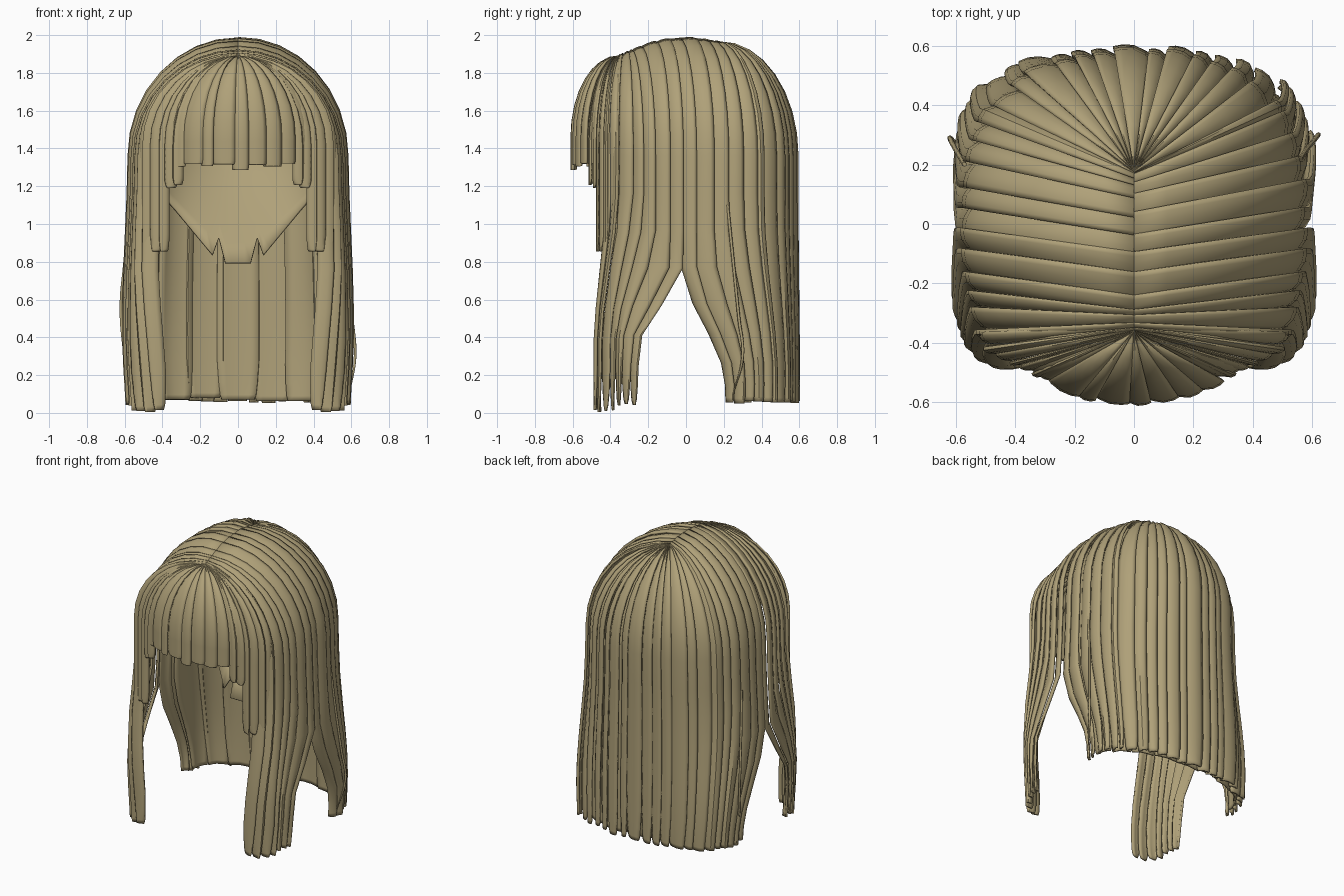
import bpy, bmesh, math, random
from mathutils import Vector

if "Cube" in bpy.data.objects:
    bpy.data.objects.remove(bpy.data.objects["Cube"])

random.seed(4)
hair = bpy.data.materials.new("ash_blonde")
hair.diffuse_color = (0.43, 0.355, 0.19, 1)
hair.use_nodes = True
hair.node_tree.nodes["Principled BSDF"].inputs["Base Color"].default_value = hair.diffuse_color


def smooth(a, b, v):
    f = min(1, max(0, (v - a) / (b - a)))
    return f * f * (3 - 2 * f)


def lerp_keys(keys, u):
    """Point at fraction u along keys (root_y, waist_x, waist_y), by waist length."""
    d = [0]
    for a, b in zip(keys, keys[1:]):
        d.append(d[-1] + math.hypot(b[1] - a[1], b[2] - a[2]))
    v = u * d[-1]
    i = 0
    while i < len(keys) - 2 and v > d[i + 1]:
        i += 1
    f = (v - d[i]) / (d[i + 1] - d[i])
    return [p + (q - p) * f for p, q in zip(keys[i], keys[i + 1])]


def sweep(x, y, z, fall):
    """Long hair parts below the ears into a front and a back fall."""
    grow = 1 + 0.05 * smooth(1.4, 0.5, z) - 0.03 * smooth(0.4, 0, z)
    if fall == "front":
        k = smooth(-.05, -.3, y)
        f = smooth(0.8 + 0.4 * k, 0.33, z)
        low_y = -0.255 + (y + 0.02) * 0.58
        grow -= 0.10 * smooth(0.9, 0.2, z) * smooth(-0.25, -0.42, y)
    else:
        k = smooth(.05, .3, y)
        f = smooth(0.8 + 0.3 * k, 0.15, z)
        low_y = 0.21 + (y + 0.02) * 0.63
    return x * grow, y + (low_y - y) * f


def finish(name, bm, thick, mirror):
    me = bpy.data.meshes.new(name)
    bm.to_mesh(me)
    bm.free()
    ob = bpy.data.objects.new(name, me)
    bpy.context.collection.objects.link(ob)
    me.materials.append(hair)
    if mirror:
        ob.modifiers.new("mirror", 'MIRROR').use_mirror_merge = False
    if thick:
        s = ob.modifiers.new("thickness", 'SOLIDIFY')
        s.thickness = thick
        s.offset = -1
    bpy.context.view_layer.objects.active = ob
    ob.select_set(True)
    bpy.ops.object.shade_smooth_by_angle(angle=math.radians(35))
    ob.select_set(False)
    return ob


def locks(name, keys, count, waist_z, tip, taper=0.75, mirror=True, fall=None,
          scale=1.0, bulge=0.016, tilt=0.017, jitter=.25):
    """Row of overlapping pleated locks from the parting over the head and down."""
    bm = bmesh.new()
    edges = [0] + [(k + random.uniform(-jitter, jitter)) / count for k in range(1, count)] + [1]
    for k in range(count):
        u0, u1 = edges[k], edges[k + 1]
        mid, half = (u0 + u1) / 2, (u1 - u0) * 0.6
        lift = random.uniform(-0.008, 0.008)
        end = tip(lerp_keys(keys, mid)) + random.uniform(0, 0.02)
        steps = [("arc", math.pi / 2 * i / 8) for i in range(9)]
        steps += [("drop", f) for f in (.15, .3, .45, .6, .72, .84, .93, .98, 1)]
        rows = []
        for kind, v in steps:
            row = []
            w = half
            if kind == "drop" and v > 0.9:
                w *= {.93: 0.7 + 0.3 * taper, .98: 0.4 + 0.6 * taper, 1: taper}[v]
            for s in (-1, -0.6, 0, 0.6, 1):
                ry, wx, wy = lerp_keys(keys, min(1.02, max(-0.02, mid + w * s)))
                rz = 1.985 - 0.75 * ry ** 2
                a = v if kind == "arc" else math.pi / 2
                x, y = wx * math.sin(a), ry + (wy - ry) * math.sin(a)
                z = waist_z + (rz - waist_z) * math.cos(a)
                if kind == "drop":
                    z = waist_z + (end - waist_z) * v
                    if fall:
                        x, y = sweep(x, y, z, fall)
                n = Vector((wx, wy - ry * 0.5, 0)).normalized() * math.sin(a)
                n.z = math.cos(a)
                off = (bulge * (1 - s * s) - bulge * 0.6 + tilt * s + lift) * (0.35 + 0.65 * math.sin(a))
                p = Vector((x * scale, y * scale, z if scale == 1 else z - 0.03 * math.cos(a))) + n * off
                row.append(bm.verts.new(p))
            rows.append(row)
        for a, b in zip(rows, rows[1:]):
            for i in range(4):
                bm.faces.new((a[i], b[i], b[i + 1], a[i + 1]))
    return finish(name, bm, 0.014, mirror)


def both_sides(keys):
    """Extend keys that end at x = 0 round to the other side."""
    return keys + [(r, -x, y) for r, x, y in reversed(keys[:-1])]


# Outline of the long hair, front to back: parting y, then waist x, y
long_keys = [(-.36, .43, -.43), (-.34, .515, -.375), (-.28, .56, -.2), (-.1, .57, -.02),
             (.02, .57, .12), (.12, .55, .25), (.17, .495, .38), (.18, .36, .505),
             (.18, .2, .565), (.18, 0, .585)]
side_keys, back_keys = long_keys[:4], long_keys[3:]
locks("long_front_locks", side_keys, 7, 1.36,
      lambda p: 0.0 + 0.04 * smooth(-.4, 0, p[2]), taper=0.3, fall="front")
locks("long_back_locks", both_sides(back_keys), 25, 1.36, lambda p: 0.05,
      taper=0.75, mirror=False, fall="back")

# Broad inner panels lining the back
locks("inner_back_panels", both_sides(back_keys[1:]), 9, 1.36, lambda p: 0.06, taper=0.8,
      mirror=False, fall="back", scale=0.945, bulge=0.008, tilt=0.0, jitter=.05)

# Short face-framing locks
frame_keys = [(-.36, .30, -.515), (-.36, .37, -.485), (-.36, .43, -.465),
              (-.35, .495, -.42), (-.34, .525, -.37)]
locks("face_framing_locks", frame_keys, 6, 1.42,
      lambda p: 0.85 if p[1] > .385 else 1.19, taper=0.45, tilt=.01)

# Blunt fringe
half = [(-.36, .1, -.595), (-.36, .19, -.575), (-.36, .28, -.535), (-.36, .37, -.485)]
fringe_keys = [(r, -x, y) for r, x, y in reversed(half)] + [(-.36, 0, -.605)] + half
locks("fringe", fringe_keys, 9, 1.46,
      lambda p: 1.27 if abs(p[1]) < .06 else 1.3,
      taper=0.92, mirror=False, bulge=0.014, tilt=0.008)

# Inner cap hugging the back of the head, sloping forward to notched nape hair
bm = bmesh.new()
rows = []
for i in range(49):
    a = math.radians(-100 + 200 * i / 48)
    cx, cy = math.sin(a), math.cos(a)
    x = abs(.47 * cx)
    low = .79 + 1.2 * max(0, x - .1) if x < .36 else 1.1 + 1.5 * (x - .36)
    if .09 < x < .12:
        low += .13
    col = []
    for j in range(15):
        if j < 8:
            t = math.pi / 2 * (j + .3) / 8
            r, z = math.sin(t), 1.4 + .5 * math.cos(t)
        else:
            r, z = 1, 1.4 + (low - 1.4) * (j - 8) / 6
        pinch = 1 - .9 * min(1, max(0, (1.4 - z) / .6)) ** 1.3
        col.append(bm.verts.new((.47 * cx * r, -.02 + .42 * cy * r * pinch, z)))
    rows.append(col)
for a, b in zip(rows, rows[1:]):
    for j in range(14):
        bm.faces.new((a[j], b[j], b[j + 1], a[j + 1]))
finish("inner_cap", bm, 0.015, False)


# Loose flyaway strands
def flyaway(name, pts, radius):
    cu = bpy.data.curves.new(name, 'CURVE')
    cu.dimensions = '3D'
    cu.bevel_depth = radius
    cu.bevel_resolution = 1
    cu.resolution_u = 6
    sp = cu.splines.new('BEZIER')
    sp.bezier_points.add(len(pts) - 1)
    for b, p in zip(sp.bezier_points, pts):
        b.co = p
        b.handle_left_type = b.handle_right_type = 'AUTO'
    sp.bezier_points[-1].radius = 0.3
    cu.materials.append(hair)
    bpy.context.collection.objects.link(bpy.data.objects.new(name, cu))


flyaway("flyaway_right", [(.56, .22, 1.1), (.58, .25, .8), (.605, .28, .5), (.62, .3, .3), (.59, .25, .1)], .008)
flyaway("flyaway_left", [(-.57, .2, 1.1), (-.6, .25, .8), (-.62, .29, .55), (-.6, .27, .3), (-.58, .25, .12)], .008)
